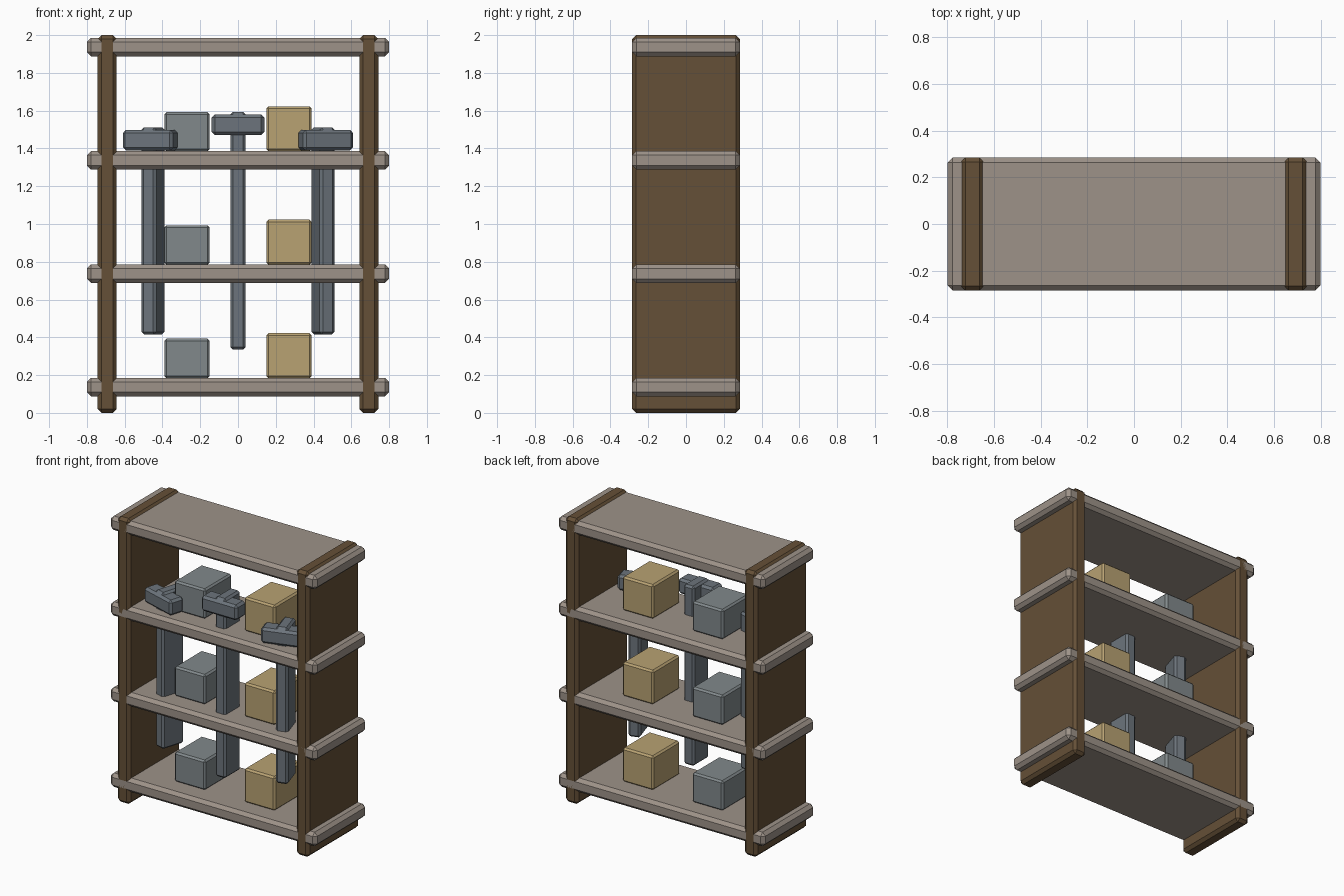
import bpy, bmesh
from mathutils import Matrix, Vector

if "Cube" in bpy.data.objects:
    bpy.data.objects.remove(bpy.data.objects["Cube"])


def material(name, rgb):
    m = bpy.data.materials.new(name)
    m.diffuse_color = (*rgb, 1)
    m.use_nodes = True
    m.node_tree.nodes["Principled BSDF"].inputs["Base Color"].default_value = m.diffuse_color
    return m


wood = material("dark_wood", (0.13, 0.08, 0.038))
board = material("pale_board", (0.34, 0.29, 0.25))
steel = material("steel", (0.15, 0.175, 0.20))
grey = material("grey_crate", (0.22, 0.25, 0.26))
tan = material("tan_crate", (0.48, 0.36, 0.17))


def box(name, lo, hi, mat, bevel, matrix=Matrix()):
    """Chamfered box between two corners, optionally placed by a matrix."""
    lo, hi = Vector(lo), Vector(hi)
    bm = bmesh.new()
    bmesh.ops.create_cube(bm, size=1)
    bmesh.ops.scale(bm, vec=hi - lo, verts=bm.verts)
    bmesh.ops.bevel(bm, geom=bm.edges[:], offset=bevel, segments=1,
                    profile=0.5, affect='EDGES')
    bmesh.ops.translate(bm, vec=(lo + hi) / 2, verts=bm.verts)
    me = bpy.data.meshes.new(name)
    bm.to_mesh(me)
    bm.free()
    me.materials.append(mat)
    ob = bpy.data.objects.new(name, me)
    ob.matrix_world = matrix
    bpy.context.collection.objects.link(ob)
    return ob


# side panels
for side, x in (("left", -0.693), ("right", 0.693)):
    box(f"{side}_panel", (x - 0.05, -0.285, 0), (x + 0.05, 0.285, 2), wood, 0.02)

# shelves, with a pair of crates on each of the lower three
for i in range(4):
    z = 0.088 + 0.6 * i
    top = z + 0.098
    box(f"shelf_{i + 1}", (-0.8, -0.285, z), (0.8, 0.285, top), board, 0.022)
    if i < 3:
        box(f"grey_crate_{i + 1}", (-0.39, -0.15, top - 0.002),
            (-0.15, 0.15, top + 0.207), grey, 0.012)
        box(f"tan_crate_{i + 1}", (0.15, -0.15, top - 0.002),
            (0.39, 0.15, top + 0.237), tan, 0.012)


# hanging hammers: long flat shaft with a cross head set forward of its middle
def hammer(name, x, turn, bottom, top):
    place = Matrix.Translation((x, -0.113, 0)) @ Matrix.Rotation(turn, 4, 'Z')
    box(f"{name}_shaft", (-0.041, -0.087, bottom), (0.041, 0.087, top),
        steel, 0.014, place)
    box(f"{name}_head", (-0.139, -0.103, top - 0.122), (0.139, 0.008, top - 0.014),
        steel, 0.016, place)


hammer("left_hammer", -0.45, -0.3, 0.415, 1.512)
hammer("middle_hammer", 0, 0, 0.335, 1.594)
hammer("right_hammer", 0.45, 0.3, 0.415, 1.512)
